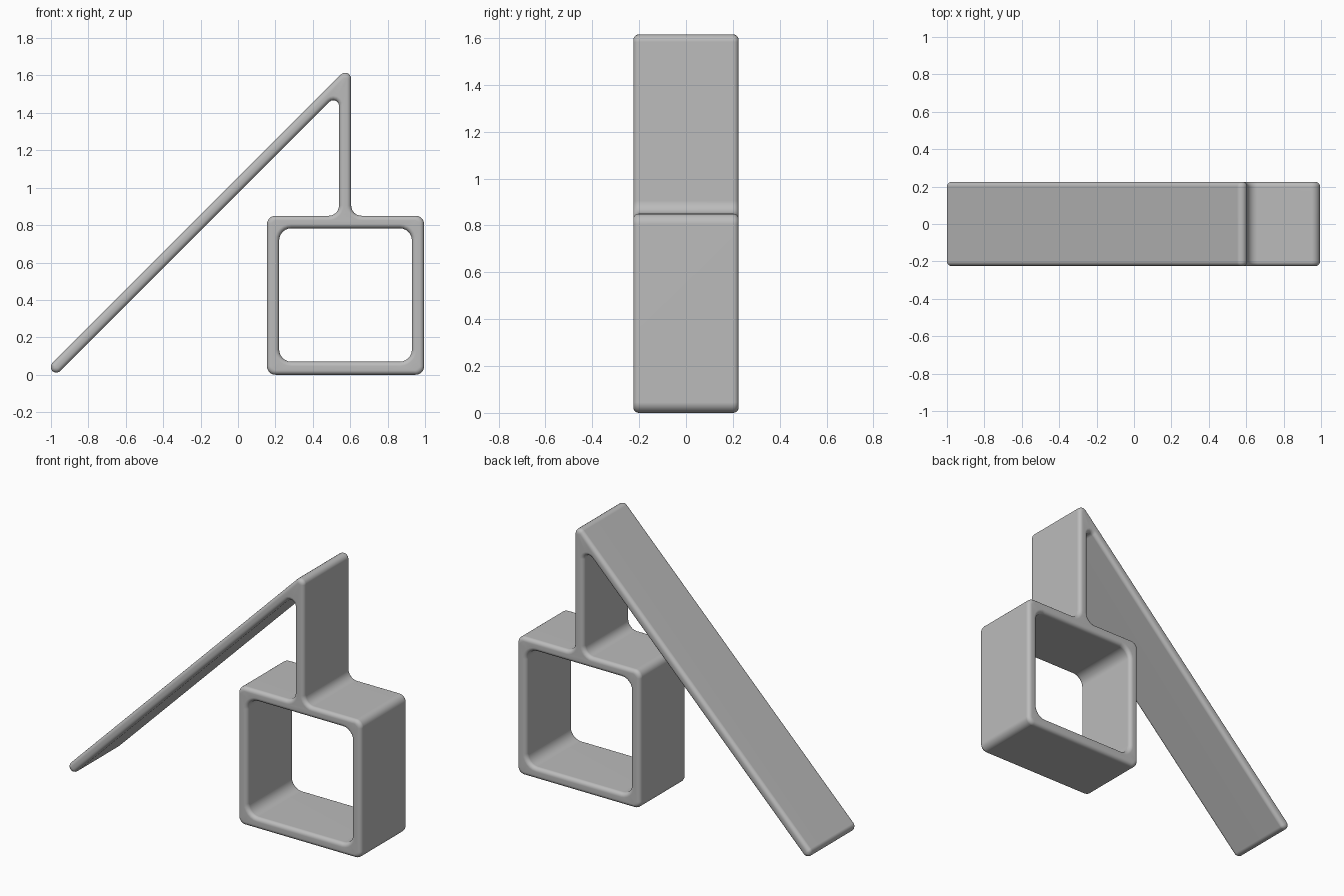
import bpy
import bmesh
import math
from mathutils import Vector

cube = bpy.data.objects.get("Cube")
if cube:
    bpy.data.objects.remove(cube, do_unlink=True)

HALF_DEPTH = 0.225
EDGE_ROUND = 0.024
ROUND_STEPS = 5


def rounded(corners, steps=6):
    """Fillet every (x, z, radius) corner of a closed outline."""
    pts = []
    count = len(corners)
    for i, (x, z, r) in enumerate(corners):
        p = Vector((x, z))
        a = (Vector(corners[i - 1][:2]) - p).normalized()
        b = (Vector(corners[(i + 1) % count][:2]) - p).normalized()
        half = a.angle(b) / 2
        centre = p + (a + b).normalized() * (r / math.sin(half))
        start = p + a * (r / math.tan(half)) - centre
        end = p + b * (r / math.tan(half)) - centre
        sweep = start.angle_signed(end)
        for k in range(steps + 1):
            t = -sweep * k / steps
            c, s = math.cos(t), math.sin(t)
            pts.append(centre + Vector((start.x * c - start.y * s,
                                        start.x * s + start.y * c)))
    return pts


def inset(pts, d):
    """Shift an outline to the left of its direction by d."""
    out = []
    for i, p in enumerate(pts):
        a = (p - pts[i - 1]).normalized()
        b = (pts[(i + 1) % len(pts)] - p).normalized()
        na, nb = Vector((-a.y, a.x)), Vector((-b.y, b.x))
        out.append(p + (na + nb) * (d / (1 + na.dot(nb))))
    return out


# Outer outline, anticlockwise: box, upright and sloping arm
outer = rounded([
    (0.155, 0.0, 0.045), (0.995, 0.0, 0.045), (0.995, 0.85, 0.045),
    (0.605, 0.85, 0.055),
    (0.605, 1.66, 0.032),
    (-1.0, 0.055, 0.027), (-1.0, 0.012, 0.027), (-0.958, 0.012, 0.03),
    (0.54, 1.51, 0.03),
    (0.54, 0.85, 0.055), (0.155, 0.85, 0.045),
])
# Box opening, clockwise so that the solid stays on the left
opening = rounded([
    (0.22, 0.07, 0.065), (0.22, 0.783, 0.065),
    (0.93, 0.783, 0.065), (0.93, 0.07, 0.065),
])

# Depth layers with quarter-round rims front and back
layers = []
for k in range(ROUND_STEPS + 1):
    t = math.pi / 2 * k / ROUND_STEPS
    layers.append((EDGE_ROUND * (1 - math.sin(t)),
                   -HALF_DEPTH + EDGE_ROUND * (1 - math.cos(t))))
layers += [(d, -y) for d, y in reversed(layers)]

bm = bmesh.new()
rims = {0: [], len(layers) - 1: []}
for outline in (outer, opening):
    n = len(outline)
    rings = [[bm.verts.new((p.x, y, p.y)) for p in inset(outline, d)]
             for d, y in layers]
    for low, high in zip(rings, rings[1:]):
        for i in range(n):
            j = (i + 1) % n
            bm.faces.new((low[i], low[j], high[j], high[i]))
    for index, edges in rims.items():
        ring = rings[index]
        edges += [bm.edges.get((ring[i - 1], ring[i])) for i in range(n)]

# Front and back faces around the opening
for edges in rims.values():
    bmesh.ops.triangle_fill(bm, edges=edges, use_beauty=True)
bmesh.ops.recalc_face_normals(bm, faces=bm.faces)

mesh = bpy.data.meshes.new("bent_strip_frame")
bm.to_mesh(mesh)
bm.free()
frame = bpy.data.objects.new("bent_strip_frame", mesh)
bpy.context.collection.objects.link(frame)

# Single plain grey
grey = bpy.data.materials.new("plain_grey")
grey.use_nodes = True
colour = (0.5, 0.5, 0.5, 1.0)
grey.diffuse_color = colour
grey.node_tree.nodes["Principled BSDF"].inputs["Base Color"].default_value = colour
mesh.materials.append(grey)

bpy.ops.object.select_all(action='DESELECT')
frame.select_set(True)
bpy.context.view_layer.objects.active = frame
bpy.ops.object.shade_smooth_by_angle(angle=math.radians(40))
weighted = frame.modifiers.new("weighted_normals", 'WEIGHTED_NORMAL')
weighted.keep_sharp = True
